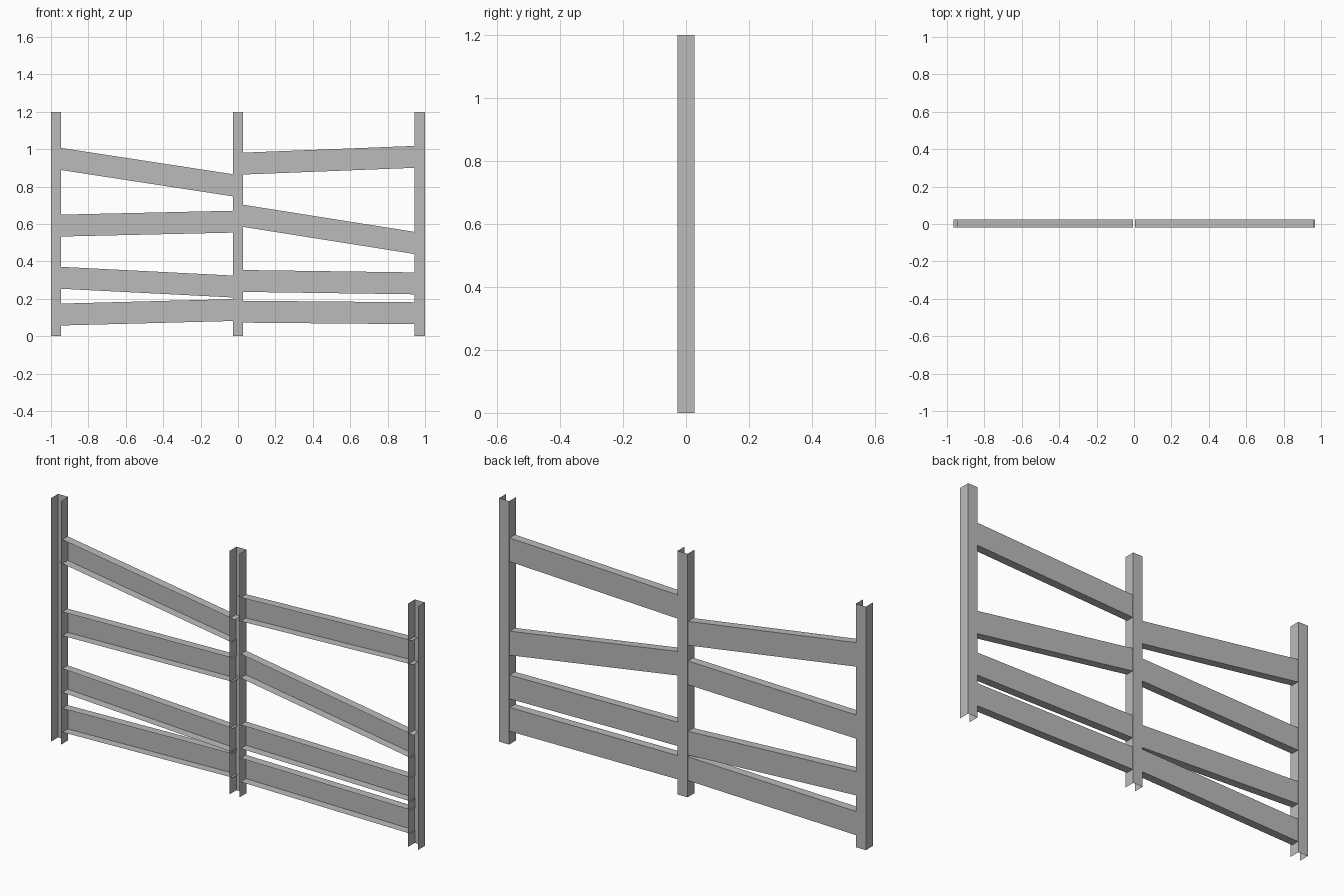
import bpy
import math

cube = bpy.data.objects.get("Cube")
if cube:
    bpy.data.objects.remove(cube, do_unlink=True)

# Single painted-steel colour
steel = bpy.data.materials.new("grey_steel")
steel.use_nodes = True
grey = (0.5, 0.5, 0.5, 1)
steel.diffuse_color = grey
steel.node_tree.nodes["Principled BSDF"].inputs["Base Color"].default_value = grey


def channel(name, length, width, front, back):
    """Thin sheet U-channel along local z, centred, open towards the front."""
    w, h = width / 2, length / 2
    profile = [(-w, front), (-w, back), (w, back), (w, front)]
    n = len(profile)
    verts = [(x, y, z) for z in (-h, h) for x, y in profile]
    faces = [(i + 1, i, i + n, i + n + 1) for i in range(n - 1)]
    mesh = bpy.data.meshes.new(name)
    mesh.from_pydata(verts, [], faces)
    mesh.materials.append(steel)
    obj = bpy.data.objects.new(name, mesh)
    bpy.context.collection.objects.link(obj)
    return obj


# Upright posts
POST_HEIGHT, POST_SIZE = 1.2, 0.055
for name, x in (("right_post", -0.9725), ("middle_post", 0), ("left_post", 0.9725)):
    post = channel(name, POST_HEIGHT, POST_SIZE, -POST_SIZE / 2, POST_SIZE / 2)
    post.location = (x, 0, POST_HEIGHT / 2)

# Crooked rails, listed top to bottom: centre height, tilt in degrees, length
rails = {
    "right": (-0.485, [(0.877, -8.7, 0.953), (0.602, 1.3, 0.935),
                       (0.289, -2.9, 0.934), (0.128, 1.5, 0.934)]),
    "left": (0.487, [(0.941, 2.25, 0.957), (0.571, -9.0, 0.957),
                     (0.289, -0.8, 0.931), (0.127, -0.5, 0.931)]),
}
for side, (x, rows) in rails.items():
    for i, (z, tilt, length) in enumerate(rows, 1):
        rail = channel(f"{side}_rail_{i}", length, 0.117, -0.018, 0.024)
        rail.location = (x, 0, z)
        rail.rotation_euler.y = math.radians(90 - tilt)
